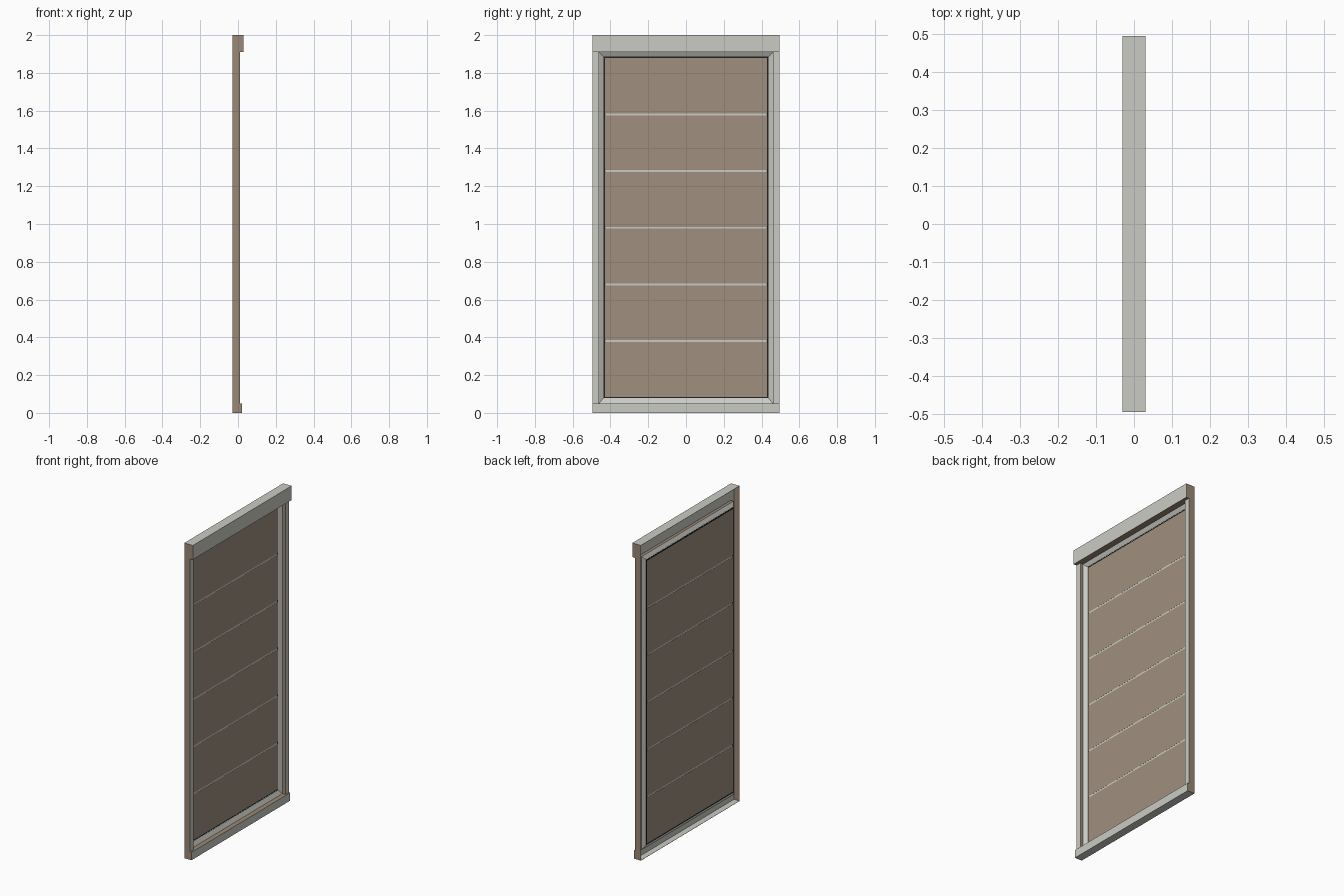
import bpy, bmesh

cube = bpy.data.objects.get("Cube")
if cube:
    bpy.data.objects.remove(cube, do_unlink=True)


def material(name, rgb):
    m = bpy.data.materials.new(name)
    m.use_nodes = True
    color = (*rgb, 1)
    m.diffuse_color = color
    bsdf = m.node_tree.nodes["Principled BSDF"]
    bsdf.inputs["Base Color"].default_value = color
    return m


GREY = material("light grey", (0.60, 0.60, 0.56))
FRAME_BROWN = material("frame brown", (0.33, 0.25, 0.18))
PANEL_BROWN = material("panel brown", (0.35, 0.28, 0.21))
DARK = material("gasket black", (0.015, 0.015, 0.015))


def make_object(name, bm, mats):
    mesh = bpy.data.meshes.new(name)
    bm.to_mesh(mesh)
    bm.free()
    for m in mats:
        mesh.materials.append(m)
    obj = bpy.data.objects.new(name, mesh)
    bpy.context.collection.objects.link(obj)
    return obj


def box(name, x0, x1, half_y, z0, z1, mats, rule=None):
    """Box centred on y; rule(normal) gives the material slot."""
    bm = bmesh.new()
    bmesh.ops.create_cube(bm, size=1)
    for v in bm.verts:
        v.co.x = x0 if v.co.x < 0 else x1
        v.co.y = -half_y if v.co.y < 0 else half_y
        v.co.z = z0 if v.co.z < 0 else z1
    bm.normal_update()
    for f in bm.faces:
        f.material_index = rule(f.normal) if rule else 0
    return make_object(name, bm, mats)


def ring_sweep(name, rings, mats, rule):
    """Join nested rectangles (half_y, z0, z1, x) into a frame skin."""
    bm = bmesh.new()
    loops = [[bm.verts.new((x, sy * hy, z)) for sy, z in
              ((-1, z0), (1, z0), (1, z1), (-1, z1))]
             for hy, z0, z1, x in rings]
    for step, (a, b) in enumerate(zip(loops, loops[1:])):
        for i in range(4):
            j = (i + 1) % 4
            f = bm.faces.new((a[i], a[j], b[j], b[i]))
            f.normal_update()
            f.material_index = rule(step, f.normal)
    return make_object(name, bm, mats)


# Hollow casing, open at the back: outer skin, face, reveal, sloped bead
outer = (0.495, 0, 2)
opening = (0.46, 0.05, 1.91)
casing = ring_sweep(
    "window_frame",
    [(*outer, -0.03), (*outer, 0.01), (*opening, 0.01),
     (*opening, -0.01), (0.437, 0.078, 1.886, -0.024)],
    [GREY, FRAME_BROWN],
    lambda step, n: int(step == 2 or (step == 0 and abs(n.y) > 0.5)))
shell = casing.modifiers.new("sheet thickness", "SOLIDIFY")
shell.thickness = 0.002
shell.offset = -1

# Projecting head and sill
box("head_board", 0.01, 0.03, 0.495, 1.91, 2, [GREY, FRAME_BROWN],
    lambda n: int(abs(n.y) > 0.5 or n.z < -0.5))
box("sill_board", 0.01, 0.02, 0.495, 0, 0.05, [GREY, FRAME_BROWN],
    lambda n: int(abs(n.y) > 0.5 or n.z > 0.5))

# Dark gasket around the panel
gasket = ring_sweep(
    "gasket",
    [(0.437, 0.078, 1.886, -0.026), (0.43, 0.085, 1.878, -0.026)],
    [DARK], lambda step, n: 0)
rim = gasket.modifiers.new("gasket thickness", "SOLIDIFY")
rim.thickness = 0.003

# Six boards separated by narrow light seams
BOTTOM, TOP, PITCH, GAP = 0.085, 1.878, 0.3, 0.01
seams = [0.38 + PITCH * i for i in range(5)]
edges = [BOTTOM - GAP / 2] + seams + [TOP + GAP / 2]
for i, (lo, hi) in enumerate(zip(edges, edges[1:])):
    box(f"panel_board_{i + 1}", -0.029, -0.021, 0.43,
        lo + GAP / 2, hi - GAP / 2, [PANEL_BROWN])
for i, z in enumerate(seams):
    box(f"seam_{i + 1}", -0.028, -0.0215, 0.425,
        z - GAP / 2, z + GAP / 2, [GREY])
